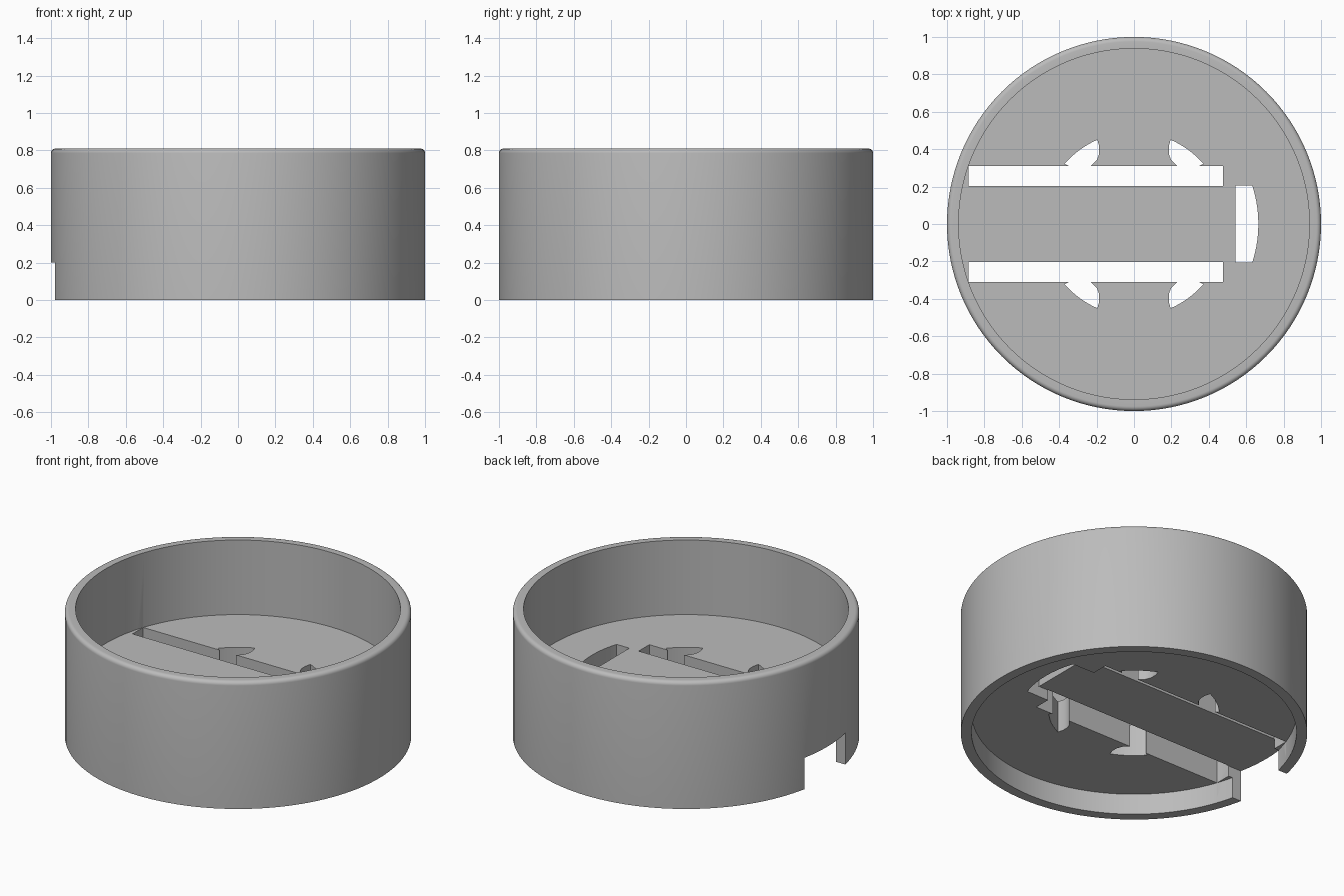
import bpy, bmesh
from math import sin, cos, pi, radians

cube = bpy.data.objects.get("Cube")
if cube:
    bpy.data.objects.remove(cube, do_unlink=True)

FLOOR_LOW, FLOOR_TOP, HEIGHT = 0.133, 0.335, 0.81
INNER, FILLET = 0.938, 0.025

grey = bpy.data.materials.new("plain_grey")
grey.use_nodes = True
colour = (0.5, 0.5, 0.5, 1)
grey.diffuse_color = colour
grey.node_tree.nodes["Principled BSDF"].inputs["Base Color"].default_value = colour


def to_object(name, bm):
    bmesh.ops.recalc_face_normals(bm, faces=bm.faces)
    mesh = bpy.data.meshes.new(name)
    bm.to_mesh(mesh)
    bm.free()
    mesh.materials.append(grey)
    obj = bpy.data.objects.new(name, mesh)
    bpy.context.collection.objects.link(obj)
    return obj


def lathe(name, profile, steps=128):
    bm = bmesh.new()
    verts = [bm.verts.new((r, 0, z)) for r, z in profile]
    edges = [bm.edges.new(pair) for pair in zip(verts, verts[1:])]
    bmesh.ops.spin(bm, geom=verts + edges, cent=(0, 0, 0), axis=(0, 0, 1),
                   angle=2 * pi, steps=steps)
    bmesh.ops.remove_doubles(bm, verts=bm.verts, dist=0.0001)
    return to_object(name, bm)


def prism(name, outline, low, high):
    bm = bmesh.new()
    face = bm.faces.new([bm.verts.new((x, y, low)) for x, y in outline])
    top = bmesh.ops.extrude_face_region(bm, geom=[face])["geom"]
    bmesh.ops.translate(bm, vec=(0, 0, high - low),
                        verts=[v for v in top if isinstance(v, bmesh.types.BMVert)])
    return to_object(name, bm)


def rectangle(x0, x1, y0, y1):
    return [(x0, y0), (x1, y0), (x1, y1), (x0, y1)]


def arc(radius, start, end, count=10):
    angles = [radians(start + (end - start) * i / count) for i in range(count + 1)]
    return [(radius * cos(a), radius * sin(a)) for a in angles]


# Round cup with a raised floor and a rounded outer rim
rim = [(1 - FILLET + FILLET * cos(a), HEIGHT - FILLET + FILLET * sin(a))
       for a in (i * pi / 12 for i in range(7))]
cup = lathe("round_cup", [(0, FLOOR_LOW), (INNER, FLOOR_LOW), (INNER, 0), (1, 0)]
            + rim + [(INNER, HEIGHT), (INNER, FLOOR_TOP), (0, FLOOR_TOP)])

# Underside channel, which also notches the wall
cutters = [prism("channel_cutter", rectangle(-1.2, 0.55, -0.206, 0.206), -0.1, 0.2)]

# Curved slot beyond the end of the tongue
end_slot = [(0.543, -0.205)] + arc(0.665, -18, 18) + [(0.543, 0.205)]
cutters.append(prism("end_slot_cutter", end_slot, 0.05, 0.5))

# Straight slots beside the tongue, with crescent openings along them
crescent = arc(0.491, 41, 66.5) + [(0.186, 0.415), (0.186, 0.375), (0.2, 0.34),
                                   (0.235, 0.305), (0.34, 0.305)]
for side in (-1, 1):
    slot = [(x, y * side) for x, y in rectangle(-0.886, 0.476, 0.203, 0.31)]
    cutters.append(prism("slot_cutter", slot, 0.05, 0.5))
    for end in (-1, 1):
        outline = [(x * end, y * side) for x, y in crescent]
        cutters.append(prism("crescent_cutter", outline, 0.05, 0.5))

# Cut the openings, then remove the cutters
bpy.context.view_layer.objects.active = cup
for cutter in cutters:
    cutter.hide_render = True
    cut = cup.modifiers.new("cut", "BOOLEAN")
    cut.operation = "DIFFERENCE"
    cut.solver = "EXACT"
    cut.object = cutter
    bpy.ops.object.modifier_apply(modifier=cut.name)
    bpy.data.objects.remove(cutter, do_unlink=True)

bpy.ops.object.select_all(action="DESELECT")
cup.select_set(True)
bpy.ops.object.shade_smooth_by_angle(angle=radians(30))
